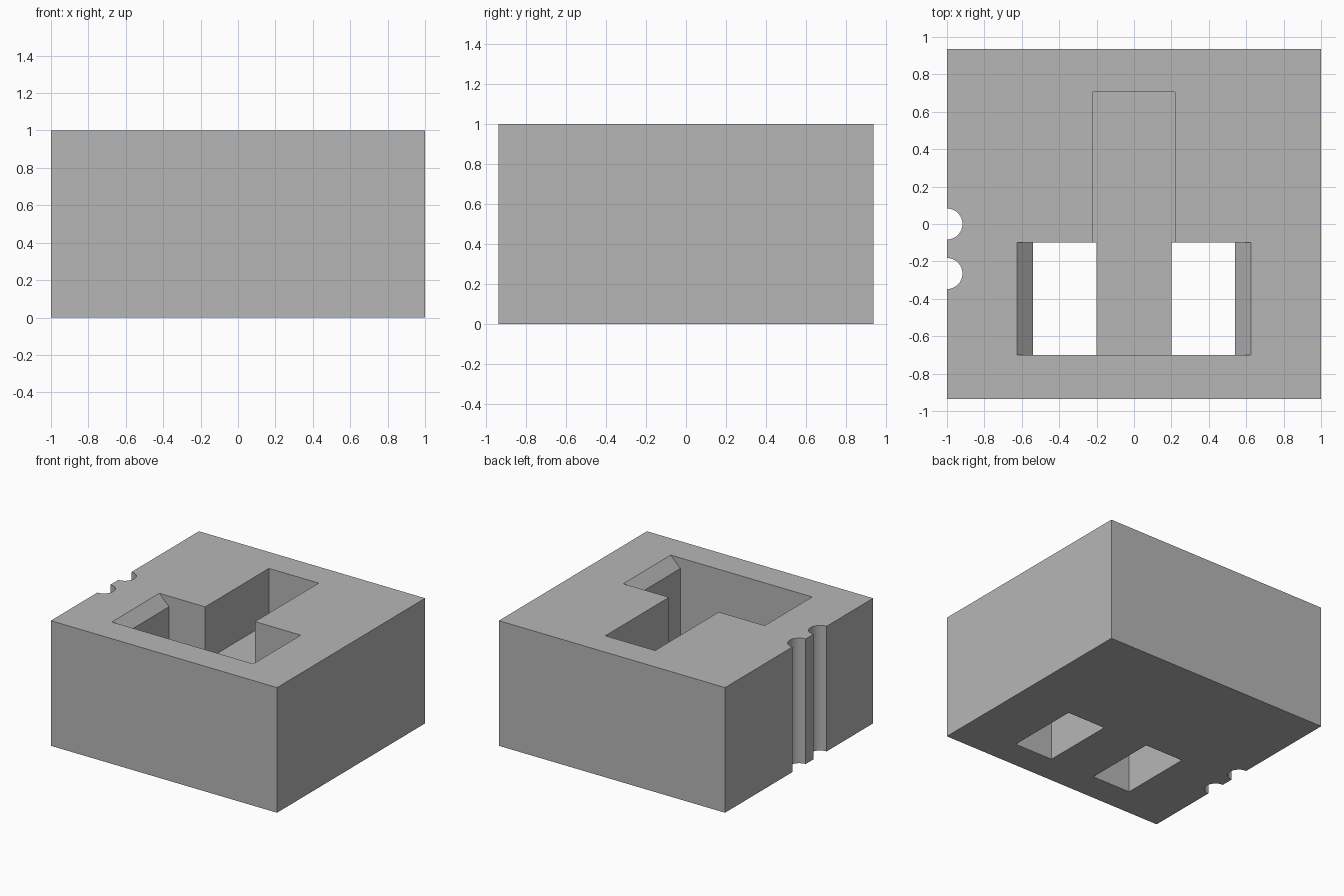
import bpy
import bmesh
from mathutils import Vector

if "Cube" in bpy.data.objects:
    bpy.data.objects.remove(bpy.data.objects["Cube"], do_unlink=True)

WIDTH, DEPTH, HEIGHT = 2.0, 1.87, 1.0
FLOOR = 0.57      # height of the pocket floor
OVER = 0.1        # how far cutters reach past the block

grey = bpy.data.materials.new("plain grey")
grey.use_nodes = True
grey.diffuse_color = (0.47, 0.47, 0.47, 1)
grey.node_tree.nodes["Principled BSDF"].inputs["Base Color"].default_value = grey.diffuse_color


def prism(name, points, direction):
    """Extrude a closed planar outline along a direction."""
    bm = bmesh.new()
    face = bm.faces.new([bm.verts.new(p) for p in points])
    grown = bmesh.ops.extrude_face_region(bm, geom=[face])["geom"]
    verts = [v for v in grown if isinstance(v, bmesh.types.BMVert)]
    bmesh.ops.translate(bm, verts=verts, vec=Vector(direction))
    bmesh.ops.recalc_face_normals(bm, faces=bm.faces)
    mesh = bpy.data.meshes.new(name)
    bm.to_mesh(mesh)
    bm.free()
    mesh.materials.append(grey)
    obj = bpy.data.objects.new(name, mesh)
    bpy.context.collection.objects.link(obj)
    return obj


def box(name, x0, x1, y0, y1, z0, z1):
    outline = [(x0, y0, z0), (x1, y0, z0), (x1, y1, z0), (x0, y1, z0)]
    return prism(name, outline, (0, 0, z1 - z0))


def cut(target, cutter):
    """Subtract the cutter from the target, then discard it."""
    cutter.hide_render = True
    mod = target.modifiers.new("cut", 'BOOLEAN')
    mod.operation = 'DIFFERENCE'
    mod.solver = 'EXACT'
    mod.object = cutter
    bpy.context.view_layer.objects.active = target
    bpy.ops.object.modifier_apply(modifier=mod.name)
    bpy.data.objects.remove(cutter, do_unlink=True)


# Solid block
block = box("block", -WIDTH / 2, WIDTH / 2, -DEPTH / 2, DEPTH / 2, 0, HEIGHT)

# Cross pocket: chamfered rims, two through slots and a raised floor between
half = [(0.2, FLOOR), (0.2, -OVER), (0.54, -OVER), (0.54, 0.915),
        (0.625, HEIGHT), (0.625, HEIGHT + OVER)]
profile = half + [(-x, z) for x, z in reversed(half)]
cut(block, prism("cross_cutter", [(x, -0.7, z) for x, z in profile], (0, 0.6, 0)))

# Stem pocket running back from the cross pocket
cut(block, box("stem_cutter", -0.22, 0.22, -0.3, 0.705, FLOOR, HEIGHT + OVER))

# Two round grooves down the right side
for y in (0.0, -0.265):
    bpy.ops.mesh.primitive_cylinder_add(vertices=48, radius=0.083, depth=HEIGHT + 2 * OVER,
                                        location=(-WIDTH / 2, y, HEIGHT / 2))
    groove = bpy.context.object
    groove.name = "groove_cutter"
    groove.data.materials.append(grey)
    cut(block, groove)

# Smooth grooves, crisp edges elsewhere
bpy.ops.object.select_all(action='DESELECT')
block.select_set(True)
bpy.context.view_layer.objects.active = block
bpy.ops.object.shade_smooth_by_angle()
